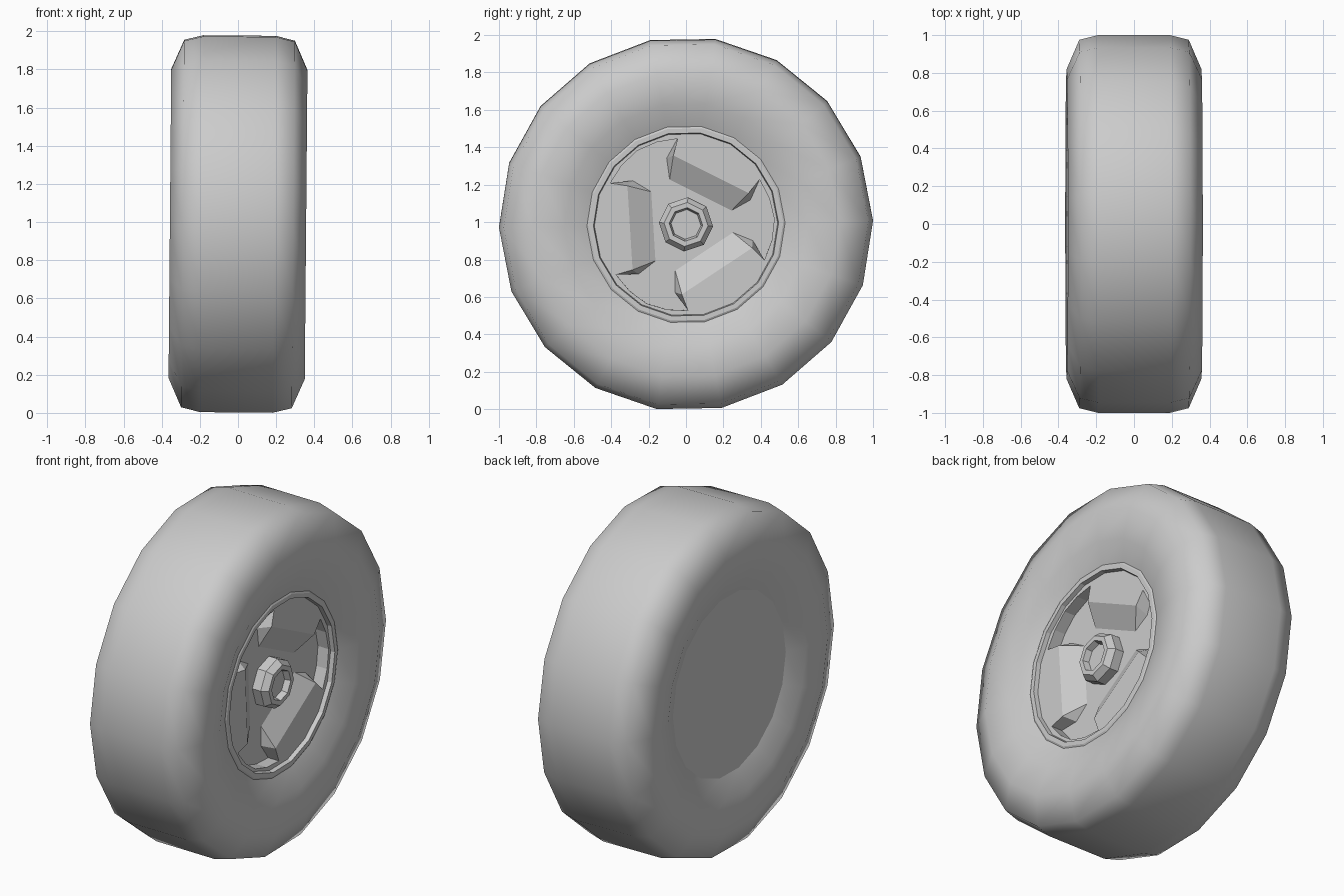
import bpy, bmesh
from math import cos, sin, pi, radians, atan2, hypot

cube = bpy.data.objects.get("Cube")
if cube:
    bpy.data.objects.remove(cube)

AXLE_Z = 0.99
TILT = radians(0.5)
PHASE = radians(1)

grey = bpy.data.materials.new("plain_grey")
grey.use_nodes = True
colour = (0.6, 0.6, 0.6, 1)
grey.diffuse_color = colour
grey.node_tree.nodes["Principled BSDF"].inputs["Base Color"].default_value = colour


def finish(name, bm, smooth=None):
    """Turn a bmesh into an object sitting on the slightly tilted axle."""
    bmesh.ops.recalc_face_normals(bm, faces=bm.faces)
    mesh = bpy.data.meshes.new(name)
    bm.to_mesh(mesh)
    bm.free()
    mesh.materials.append(grey)
    obj = bpy.data.objects.new(name, mesh)
    bpy.context.collection.objects.link(obj)
    obj.location.z = AXLE_Z
    obj.rotation_euler.y = TILT
    if smooth:
        bpy.ops.object.select_all(action="DESELECT")
        obj.select_set(True)
        bpy.context.view_layer.objects.active = obj
        bpy.ops.object.shade_smooth_by_angle(angle=radians(smooth))
    return obj


def lathe(name, profile, sides=18, phase=PHASE, caps=False, smooth=None):
    """Spin (x, radius) points around the x axle."""
    bm = bmesh.new()
    rings = []
    for x, r in profile:
        angles = [phase + 2 * pi * i / sides for i in range(sides)]
        rings.append([bm.verts.new((x, r * cos(a), r * sin(a))) for a in angles])
    for low, high in zip(rings, rings[1:]):
        for i in range(sides):
            j = (i + 1) % sides
            bm.faces.new((low[i], low[j], high[j], high[i]))
    if caps:
        bm.faces.new(rings[0])
        bm.faces.new(rings[-1])
    return finish(name, bm, smooth)


# Tyre: rounded tread and sidewalls that dip towards the rim
half = [(0.19, 1.0), (0.29, 0.975), (0.357, 0.82), (0.335, 0.65), (0.285, 0.53)]
lathe("tyre", [(-x, r) for x, r in reversed(half)] + half, smooth=80)

# Flat closed back of the wheel
lathe("back_cap", [(-0.285, 0.532), (-0.25, 0.532)], caps=True)

# Stepped rim lip
lathe("rim_lip", [(0.24, 0.53), (0.285, 0.53), (0.29, 0.52),
                  (0.29, 0.495), (0.255, 0.488)])

# Rim plate, hollowed by a three-lobed recess with a ramp between lobes
plate = lathe("rim_plate", [(0.1, 0.51), (0.265, 0.51)], caps=True)


def recess_cutter(floor=0.195, face=0.265, above=0.31):
    bm = bmesh.new()
    bottom, top = [], []

    def place(x, point, turn):
        u, v = point
        return bm.verts.new((x, u * cos(turn) - v * sin(turn),
                             u * sin(turn) + v * cos(turn)))

    arc_end = (0.39, 0.245)
    radius, reach = hypot(*arc_end), pi / 3 - atan2(arc_end[1], arc_end[0])
    for k in range(3):
        turn = radians(63.5 + 120 * k)
        # ramp: wide at the plate face, narrow and nearer the hub at the floor
        for side in (-1, 1):
            edge = place(face, (0.30, 0.225 * side), turn)
            ramp_foot = place(floor, (0.175, 0.185 * side), turn)
            wall_foot = place(floor, (0.27, 0.25 * side), turn)
            feet = [ramp_foot, wall_foot]
            bottom += feet if side > 0 else feet[::-1]
            top += [edge, edge]
        # outer arc of the lobe
        for i in range(5):
            a = turn + pi / 3 + reach * (i - 2) / 2
            r = radius + 0.012 * (1 - abs(i - 2) / 2)
            bottom.append(place(floor, (r, 0), a))
            top.append(place(face, (r, 0), a))
    n = len(top)
    for i in range(n):
        j = (i + 1) % n
        ring = [bottom[i], bottom[j], top[j], top[i]]
        bm.faces.new(list(dict.fromkeys(ring)))
    outline = list(dict.fromkeys(top))
    lid = [bm.verts.new((above, v.co.y, v.co.z)) for v in outline]
    for i in range(len(lid)):
        j = (i + 1) % len(lid)
        bm.faces.new((outline[i], outline[j], lid[j], lid[i]))
    bm.faces.new(bottom)
    bm.faces.new(lid)
    return finish("recess_cutter", bm)


cutter = recess_cutter()
cutter.hide_render = True
cutter.hide_viewport = True
cut = plate.modifiers.new("recess", "BOOLEAN")
cut.operation = "DIFFERENCE"
cut.solver = "EXACT"
cut.object = cutter

# Eight-sided hub with a dished centre
lathe("hub", [(0.18, 0.145), (0.25, 0.145), (0.285, 0.118), (0.285, 0.09),
              (0.25, 0.08)], sides=8, phase=radians(-4), caps=True)
